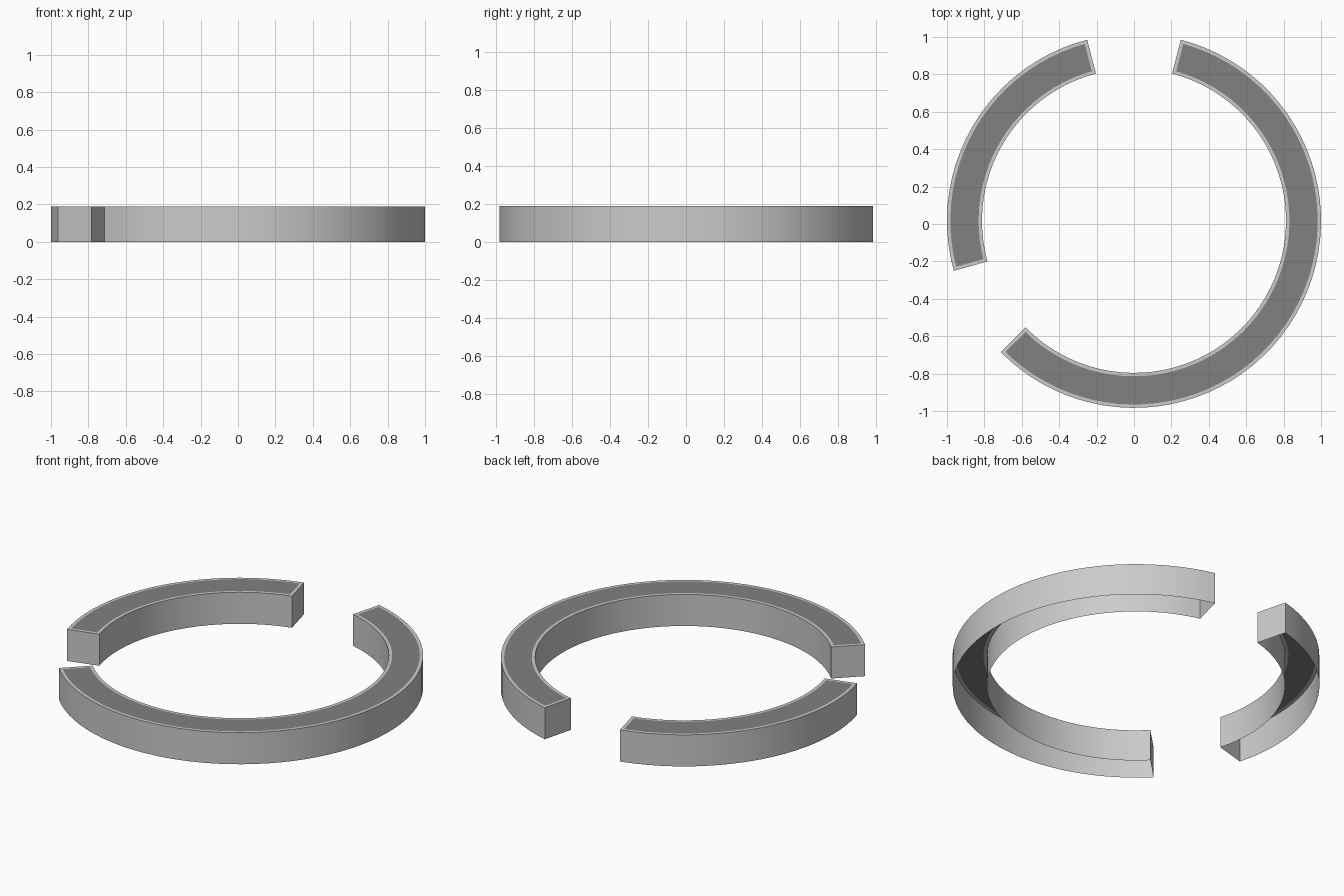
import bpy, bmesh
from math import radians, cos, sin

if "Cube" in bpy.data.objects:
    bpy.data.objects.remove(bpy.data.objects["Cube"])

R_OUT, R_IN, HEIGHT, RIM, CY = 1.0, 0.813, 0.19, 0.018, 0.017

# dark colour of the inset top panel
wall_mat = bpy.data.materials.new("wall_grey")
wall_mat.diffuse_color = (0.8, 0.8, 0.8, 1)
wall_mat.use_nodes = True
wall_mat.node_tree.nodes["Principled BSDF"].inputs["Base Color"].default_value = wall_mat.diffuse_color
dark_mat = bpy.data.materials.new("panel_dark")
dark_mat.diffuse_color = (0.22, 0.22, 0.22, 1)
dark_mat.use_nodes = True
dark_mat.node_tree.nodes["Principled BSDF"].inputs["Base Color"].default_value = dark_mat.diffuse_color


def arc_channel(name, start, end, steps):
    """Curved channel: thin walls, closed ends, rimmed top, open underneath."""
    angles = [radians(start + (end - start) * i / steps) for i in range(steps + 1)]
    outline = [(R_OUT * cos(a), R_OUT * sin(a) + CY) for a in angles]
    outline += [(R_IN * cos(a), R_IN * sin(a) + CY) for a in reversed(angles)]
    bm = bmesh.new()
    low = [bm.verts.new((x, y, 0)) for x, y in outline]
    high = [bm.verts.new((x, y, HEIGHT)) for x, y in outline]
    n = len(outline)
    # side walls and end caps
    for i in range(n):
        j = (i + 1) % n
        bm.faces.new((low[i], low[j], high[j], high[i]))
    # top panel with a pale rim around it
    top = bm.faces.new(high)
    bm.normal_update()
    bmesh.ops.inset_individual(bm, faces=[top], thickness=RIM, use_even_offset=True)
    top.material_index = 1
    mesh = bpy.data.meshes.new(name)
    bm.to_mesh(mesh)
    bm.free()
    mesh.materials.append(wall_mat)
    mesh.materials.append(dark_mat)
    obj = bpy.data.objects.new(name, mesh)
    bpy.context.collection.objects.link(obj)
    bpy.ops.object.select_all(action='DESELECT')
    obj.select_set(True)
    bpy.context.view_layer.objects.active = obj
    bpy.ops.object.shade_smooth_by_angle(angle=radians(30))


# short arc on the left, long arc around the right
arc_channel("short_arc", 104.5, 195.5, 22)
arc_channel("long_arc", 224.5, 435.5, 52)
